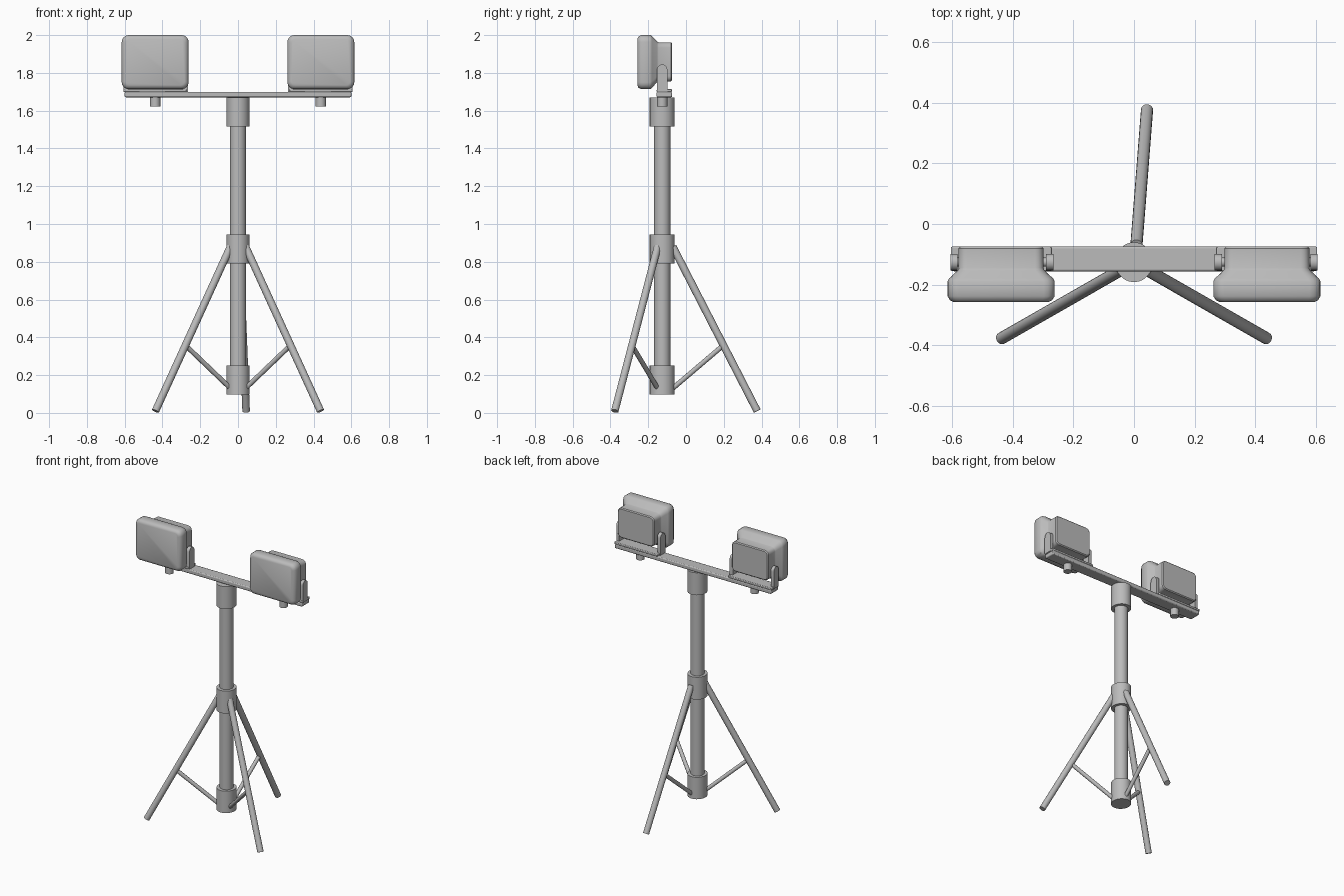
import bpy, bmesh, math
from mathutils import Vector

if "Cube" in bpy.data.objects:
    bpy.data.objects.remove(bpy.data.objects["Cube"])

grey = bpy.data.materials.new("plain grey")
grey.use_nodes = True
colour = (0.5, 0.5, 0.5, 1)
grey.diffuse_color = colour
grey.node_tree.nodes["Principled BSDF"].inputs["Base Color"].default_value = colour

POLE_Y = -0.126
BAR_Y = -0.115


def finish(ob, name):
    ob.name = name
    ob.data.materials.clear()
    ob.data.materials.append(grey)
    bpy.ops.object.select_all(action="DESELECT")
    ob.select_set(True)
    bpy.context.view_layer.objects.active = ob
    bpy.ops.object.shade_smooth_by_angle(angle=math.radians(35))
    return ob


def rod(name, a, b, radius, sides=16):
    a, b = Vector(a), Vector(b)
    d = b - a
    bpy.ops.mesh.primitive_cylinder_add(vertices=sides, radius=radius, depth=d.length,
                                        location=(a + b) / 2)
    ob = bpy.context.object
    ob.rotation_euler = d.to_track_quat("Z", "Y").to_euler()
    return finish(ob, name)


def box(name, lo, hi, bevel=0.0):
    lo, hi = Vector(lo), Vector(hi)
    bpy.ops.mesh.primitive_cube_add(size=1, location=(lo + hi) / 2)
    ob = bpy.context.object
    ob.scale = hi - lo
    bpy.ops.object.transform_apply(location=False, rotation=False, scale=True)
    if bevel:
        mod = ob.modifiers.new("Bevel", "BEVEL")
        mod.width = bevel
        mod.segments = 2
    return finish(ob, name)


def rounded_ring(bm, y, cx, half, z0, z1, r, steps=4):
    cz, hz = (z0 + z1) / 2, (z1 - z0) / 2
    ring = []
    for k, (sx, sz) in enumerate([(1, 1), (-1, 1), (-1, -1), (1, -1)]):
        for i in range(steps + 1):
            a = (k + i / steps) * math.pi / 2
            ring.append(bm.verts.new((cx + sx * (half - r) + r * math.cos(a), y,
                                      cz + sz * (hz - r) + r * math.sin(a))))
    return ring


def lamp_head(name, cx):
    # Rounded sections lofted from the front glass to the rear housing
    sections = [(-0.258, 0.155, 1.735, 1.98, 0.02), (-0.252, 0.168, 1.722, 1.992, 0.03),
                (-0.238, 0.177, 1.714, 2.0, 0.036), (-0.19, 0.177, 1.714, 2.0, 0.036),
                (-0.18, 0.172, 1.72, 1.995, 0.036), (-0.153, 0.143, 1.752, 1.966, 0.03),
                (-0.145, 0.14, 1.755, 1.962, 0.028), (-0.08, 0.14, 1.755, 1.962, 0.028),
                (-0.074, 0.134, 1.761, 1.956, 0.024)]
    bm = bmesh.new()
    rings = [rounded_ring(bm, y, cx, *rest) for y, *rest in sections]
    for a, b in zip(rings, rings[1:]):
        for i in range(len(a)):
            j = (i + 1) % len(a)
            bm.faces.new((a[i], a[j], b[j], b[i]))
    bm.faces.new(rings[0])
    bm.faces.new(rings[-1])
    bmesh.ops.recalc_face_normals(bm, faces=bm.faces)
    mesh = bpy.data.meshes.new(name)
    bm.to_mesh(mesh)
    bm.free()
    ob = bpy.data.objects.new(name, mesh)
    bpy.context.collection.objects.link(ob)
    finish(ob, name)


def bracket_arm(name, x, thick):
    # Upright strap with a round top
    half, base, top = 0.027, 1.7, 1.845
    pts = [(-half, base), (half, base)]
    for i in range(9):
        a = math.pi * i / 8
        pts.append((half * math.cos(a), top - half + half * math.sin(a)))
    bm = bmesh.new()
    face = bm.faces.new([bm.verts.new((x - thick / 2, POLE_Y + y, z)) for y, z in pts])
    out = bmesh.ops.extrude_face_region(bm, geom=[face])
    moved = [v for v in out["geom"] if isinstance(v, bmesh.types.BMVert)]
    bmesh.ops.translate(bm, verts=moved, vec=(thick, 0, 0))
    bmesh.ops.recalc_face_normals(bm, faces=bm.faces)
    mesh = bpy.data.meshes.new(name)
    bm.to_mesh(mesh)
    bm.free()
    ob = bpy.data.objects.new(name, mesh)
    bpy.context.collection.objects.link(ob)
    finish(ob, name)


# Mast and its three collars
rod("mast", (0, POLE_Y, 0.11), (0, POLE_Y, 1.66), 0.043, 24)
for name, z0, z1 in [("bottom_collar", 0.098, 0.25), ("middle_collar", 0.79, 0.945),
                     ("top_collar", 1.515, 1.671)]:
    rod(name, (0, POLE_Y, z0), (0, POLE_Y, z1), 0.066, 24).scale.x = 0.94

# Tripod legs with braces back to the bottom collar
legs = {"left": ((0.04, -0.15, 0.88), (0.437, -0.377, 0.01)),
        "right": ((-0.04, -0.15, 0.88), (-0.437, -0.377, 0.01)),
        "rear": ((0.008, -0.07, 0.88), (0.043, 0.377, 0.01))}
for side, (top, foot) in legs.items():
    top, foot = Vector(top), Vector(foot)
    rod(side + "_leg", top, foot, 0.02)
    joint = top.lerp(foot, 0.6)
    inner = Vector((top.x, top.y, 0.13))
    rod(side + "_brace", joint, inner, 0.013, 12)

# Crossbar
box("crossbar", (-0.6, BAR_Y - 0.041, 1.671), (0.6, BAR_Y + 0.041, 1.7), 0.006)

# Two lamps, each in a bracket held by a knob under the bar
for side, s in [("left", 1), ("right", -1)]:
    cx = s * 0.4385
    lamp_head(side + "_lamp", cx)
    box(side + "_bracket_base", (cx - 0.166, BAR_Y - 0.04, 1.698),
        (cx + 0.166, BAR_Y + 0.04, 1.714), 0.004)
    bracket_arm(side + "_bracket_inner_arm", s * 0.278, 0.024)
    bracket_arm(side + "_bracket_outer_arm", s * 0.594, 0.022)
    rod(side + "_pivot", (s * 0.285, POLE_Y, 1.815), (s * 0.59, POLE_Y, 1.815), 0.015)
    rod(side + "_knob", (cx, POLE_Y, 1.622), (cx, POLE_Y, 1.68), 0.027)
